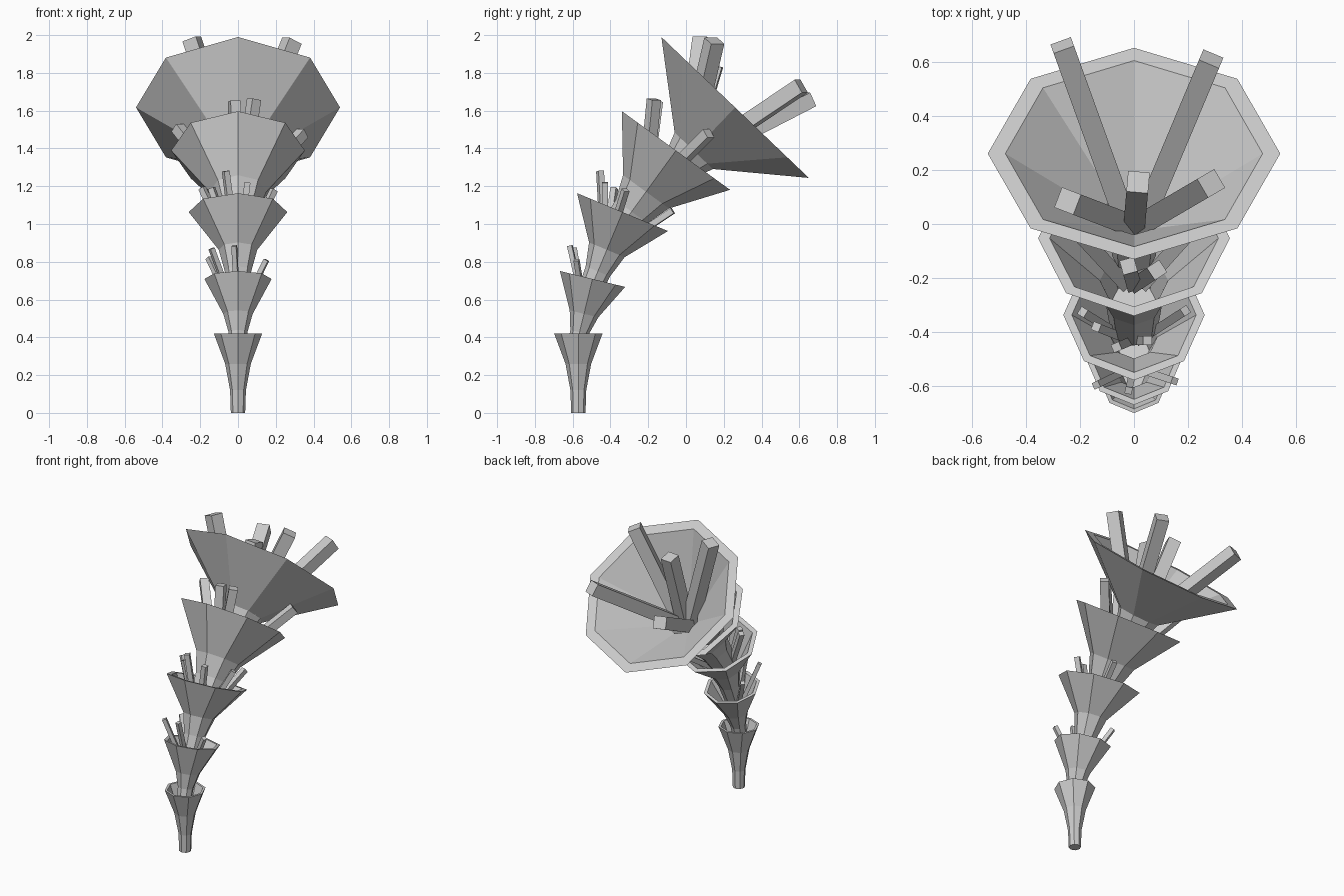
import bpy, bmesh, math
from mathutils import Vector, Matrix

if "Cube" in bpy.data.objects:
    bpy.data.objects.remove(bpy.data.objects["Cube"])

SIDES = 8


def make_object(name, bm):
    bmesh.ops.recalc_face_normals(bm, faces=bm.faces)
    mesh = bpy.data.meshes.new(name)
    bm.to_mesh(mesh)
    bm.free()
    obj = bpy.data.objects.new(name, mesh)
    bpy.context.collection.objects.link(obj)
    return obj


def horn(name, rim_y, rim_z, tilt, profile):
    """Octagonal flared funnel; profile = (depth below rim, radius), rim first."""
    outer = list(reversed(profile))
    depth, r = profile[2]
    inner = [(0, profile[0][1] * 0.88),
             (profile[1][0] * 0.98, profile[1][1] * 0.84),
             (depth, r * 0.8)]
    place = (Matrix.Translation((0, rim_y, rim_z))
             @ Matrix.Rotation(-math.radians(tilt), 4, 'X'))
    bm = bmesh.new()
    rings = []
    for d, rad in outer + inner:
        rings.append([bm.verts.new(place @ Vector((
            rad * math.cos(i * math.tau / SIDES),
            rad * math.sin(i * math.tau / SIDES), -d))) for i in range(SIDES)])
    for a, b in zip(rings, rings[1:]):
        for i in range(SIDES):
            j = (i + 1) % SIDES
            bm.faces.new((a[i], a[j], b[j], b[i]))
    bm.faces.new(rings[0])
    bm.faces.new(rings[-1])
    return make_object(name, bm)


def stick(name, start, end, width):
    """Square bar from start to the centre of its end face."""
    a, b = Vector(start), Vector(end)
    axis = b - a
    rot = axis.to_track_quat('Z', 'Y').to_matrix().to_4x4()
    mat = (Matrix.Translation((a + b) / 2) @ rot
           @ Matrix.Diagonal((width, width, axis.length, 1)))
    bm = bmesh.new()
    bmesh.ops.create_cube(bm, size=1, matrix=mat)
    return make_object(name, bm)


# Stacked funnels, bottom to top
horns = [
    (-0.57, 0.42, 0, [(0, .128), (.16, .068), (.30, .042), (.42, .038)]),
    (-0.495, 0.709, 13.7, [(0, .178), (.19, .078), (.29, .05), (.40, .045)]),
    (-0.336, 1.063, 22.6, [(0, .261), (.216, .102), (.34, .07), (.48, .06)]),
    (-0.053, 1.389, 36, [(0, .354), (.27, .15), (.40, .105), (.55, .09)]),
    (0.26, 1.617, 43.7, [(0, .54), (.317, .14), (.45, .09), (.55, .08)]),
]
for n, h in enumerate(horns, 1):
    horn(f"funnel_{n}", *h)

# Square bars fanning out of each funnel: level, start, width, end points
bars = [
    (2, (0, -.535, .53), .026, [(-.02, -.615, .885), (.15, -.58, .81),
                                (-.14, -.595, .87), (-.155, -.39, .82)]),
    (3, (0, -.43, .83), .032, [(-.065, -.455, 1.28), (.05, -.43, 1.22),
                               (-.14, -.38, 1.19), (-.19, -.325, 1.19),
                               (.19, -.32, 1.18), (.10, -.07, 1.07)]),
    (4, (0, -.22, 1.14), .055, [(-.02, -.155, 1.65), (.085, -.17, 1.66),
                                (-.32, .09, 1.51), (.34, .12, 1.48)]),
    (5, (0, .0, 1.32), .08, [(-.265, .66, 1.66), (.285, .61, 1.73),
                             (-.245, .085, 1.98), (.285, .15, 1.97),
                             (.015, .155, 1.84)]),
]
for level, start, width, ends in bars:
    for k, end in enumerate(ends, 1):
        # spread the feet slightly toward each bar's own side
        foot = (start[0] + end[0] * 0.1, start[1], start[2])
        stick(f"bar_{level}_{k}", foot, end, width)
